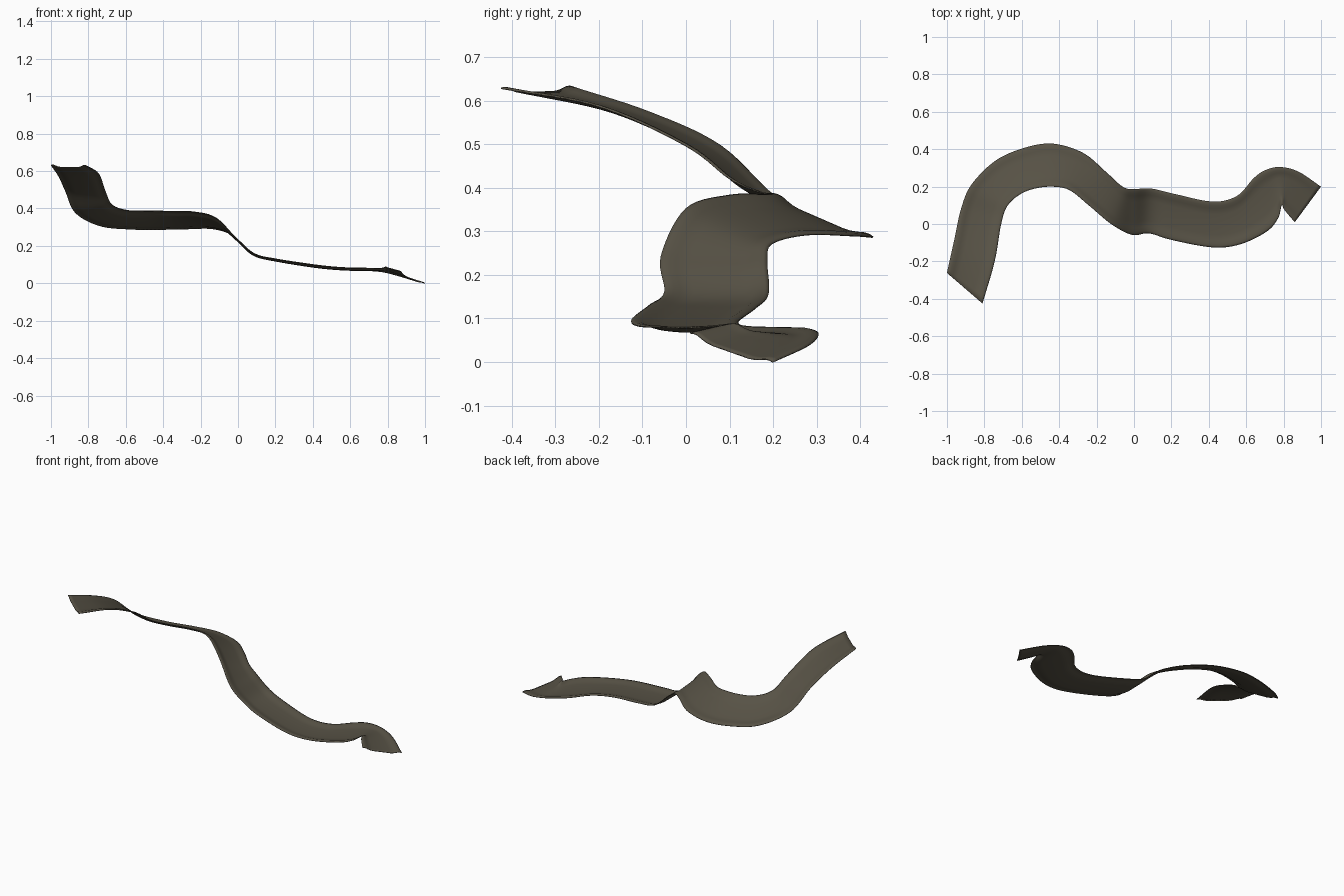
import bpy, bmesh
from mathutils import Vector

if "Cube" in bpy.data.objects:
    bpy.data.objects.remove(bpy.data.objects["Cube"])

# Left and right rim stations, start (high) to end (low)
LEFT = [(-1, -.26, .635), (-.96, -.08, .575), (-.925, .08, .50), (-.87, .21, .38),
        (-.74, .34, .31), (-.58, .41, .292), (-.43, .43, .29), (-.27, .38, .293),
        (-.15, .28, .295), (-.06, .2, .275), (0, .187, .235), (.09, .19, .16),
        (.22, .16, .127), (.42, .12, .095), (.55, .15, .083), (.64, .245, .08),
        (.70, .287, .078), (.78, .305, .065), (.88, .28, .04), (1, .2, .003)]
RIGHT = [(-.81, -.425, .632), (-.745, -.2, .59), (-.71, 0, .50), (-.675, .1, .425),
         (-.60, .165, .395), (-.51, .195, .39), (-.42, .2, .39), (-.34, .18, .388),
         (-.24, .10, .386), (-.12, 0, .355), (-.01, -.058, .245), (.08, -.05, .163),
         (.2, -.085, .133), (.42, -.125, .1), (.57, -.108, .086), (.71, -.04, .083),
         (.77, .03, .083), (.79, .10, .09), (.805, .075, .085), (.86, .01, .07)]
# Cross-section: (position across, drop below rim)
PROFILE = [(0, .002), (.04, 0), (.09, .001), (.15, .006), (.21, .010), (.28, .012), (.5, .012),
           (.72, .012), (.79, .010), (.85, .006), (.91, .001), (.96, 0), (1, .002)]


def smooth_path(points, steps=7):
    p = [Vector(q) for q in points]
    p = [2 * p[0] - p[1]] + p + [2 * p[-1] - p[-2]]
    out = []
    for i in range(1, len(p) - 2):
        a, b, c, d = p[i - 1:i + 3]
        for k in range(steps):
            t = k / steps
            out.append(.5 * (2 * b + (c - a) * t + (2 * a - 5 * b + 4 * c - d) * t ** 2
                             + (3 * b - a - 3 * c + d) * t ** 3))
    return out + [p[-2]]


# Winding shallow trough lofted between the two rims
bm = bmesh.new()
rows = []
for l, r in zip(smooth_path(LEFT), smooth_path(RIGHT)):
    across = r - l
    up = Vector((-across.z * across.x, -across.z * across.y,
                 across.x ** 2 + across.y ** 2)).normalized()
    rows.append([bm.verts.new(l + across * t - up * drop) for t, drop in PROFILE])
for a, b in zip(rows, rows[1:]):
    for i in range(len(PROFILE) - 1):
        bm.faces.new((a[i], a[i + 1], b[i + 1], b[i]))
bmesh.ops.recalc_face_normals(bm, faces=bm.faces)
if sum(f.normal.z for f in bm.faces) < 0:
    bmesh.ops.reverse_faces(bm, faces=bm.faces)
mesh = bpy.data.meshes.new("winding_trough")
bm.to_mesh(mesh)
bm.free()
trough = bpy.data.objects.new("winding_trough", mesh)
bpy.context.collection.objects.link(trough)

# Thin sheet thickness
solid = trough.modifiers.new("thickness", 'SOLIDIFY')
solid.thickness = .003
solid.offset = -1

# Single olive brown colour
mat = bpy.data.materials.new("dark olive brown")
mat.diffuse_color = (.095, .084, .060, 1)
mat.use_nodes = True
mat.node_tree.nodes["Principled BSDF"].inputs["Base Color"].default_value = mat.diffuse_color
mesh.materials.append(mat)

bpy.context.view_layer.objects.active = trough
trough.select_set(True)
bpy.ops.object.shade_smooth_by_angle(angle=.7)
